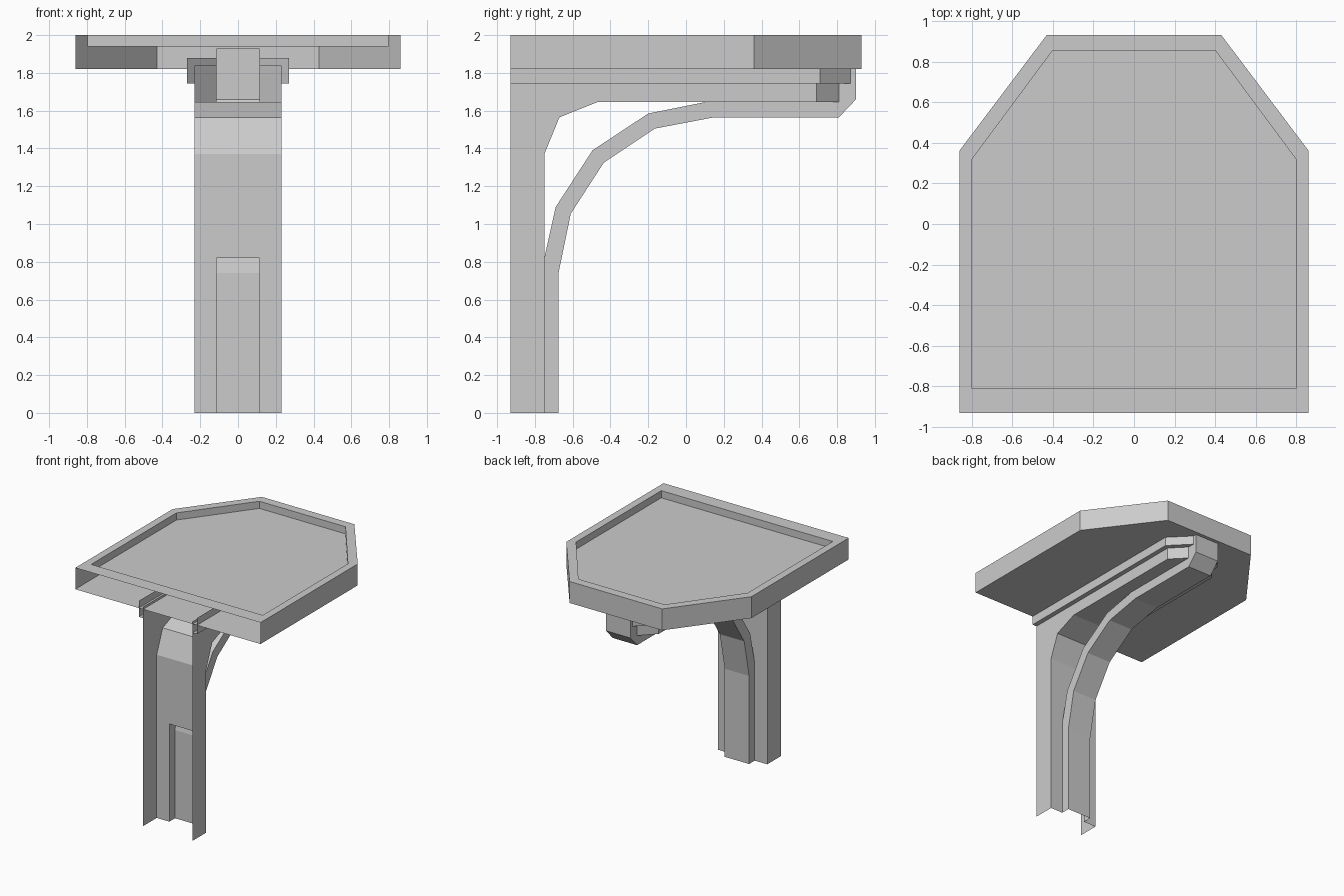
import bpy, bmesh

if "Cube" in bpy.data.objects:
    bpy.data.objects.remove(bpy.data.objects["Cube"])


def half_object(name, faces):
    """Open shell from face corner lists (x >= 0), mirrored across x = 0."""
    bm = bmesh.new()
    for f in faces:
        bm.faces.new([bm.verts.new(p) for p in f])
    bmesh.ops.remove_doubles(bm, verts=bm.verts, dist=1e-4)
    bmesh.ops.recalc_face_normals(bm, faces=bm.faces)
    me = bpy.data.meshes.new(name)
    bm.to_mesh(me)
    bm.free()
    ob = bpy.data.objects.new(name, me)
    bpy.context.collection.objects.link(ob)
    mod = ob.modifiers.new("mirror", 'MIRROR')
    mod.use_axis = (True, False, False)
    return ob


def bridge(a, b):
    """Quads between two paths with equal point counts."""
    return [[a[i], a[i + 1], b[i + 1], b[i]] for i in range(len(a) - 1)]


def at_z(path, z):
    return [(x, y, z) for x, y in path]


def at_x(path, x):
    return [(x, y, z) for y, z in path]


BACK = -0.93   # open wall side
W, S = 0.23, 0.113   # half widths of bracket and strut

# Platform: outer walls, rim, recess and underside, open at the wall side
outer = [(0, BACK), (0.86, BACK), (0.86, 0.36), (0.43, 0.93), (0, 0.93)]
inner = [(0, -0.81), (0.797, -0.81), (0.797, 0.32), (0.40, 0.855), (0, 0.855)]
faces = bridge(at_z(outer[1:], 1.82), at_z(outer[1:], 2.0))
faces += bridge(at_z(outer, 2.0), at_z(inner, 2.0))
faces += bridge(at_z(inner, 2.0), at_z(inner, 1.94))
faces += [at_z(inner, 1.94), at_z(outer, 1.82)]
half_object("platform", faces)

# Bracket: leg and beam channel, slotted where the strut joins
skin = [(-0.75, 0), (-0.75, 0.82), (-0.75, 1.37), (-0.67, 1.565),
        (-0.47, 1.645), (0.1, 1.645)]
top = 1.84
faces = [at_x([(BACK, 0)] + skin + [(0.69, 1.645), (0.69, top), (BACK, top)], W)]
faces += bridge(at_x(skin + [(0.69, 1.645)], W), at_x(skin + [(0.81, 1.645)], S))
faces += bridge(at_x(skin[1:], S), at_x(skin[1:], 0))
end = [(W, 0.69), (S, 0.81)]
faces += bridge(at_z(end, 1.645), at_z(end, top))
half_object("bracket", faces)

# Flange under the platform
flange = [(0.27, BACK), (0.27, 0.71), (S, 0.87)]
ledge = [(W, BACK)] + end
faces = bridge(at_z(flange, 1.745), at_z(flange, 1.88))
faces += bridge(at_z(flange, 1.745), at_z(ledge, 1.745))
half_object("flange", faces)

# Curved strut from leg to beam end
low = [(-0.675, 0), (-0.675, 0.74), (-0.61, 1.055), (-0.435, 1.325),
       (-0.165, 1.505), (0.15, 1.565), (0.81, 1.565), (0.9, 1.66), (0.9, 1.93)]
high = [(-0.75, 0), (-0.75, 0.82), (-0.69, 1.09), (-0.495, 1.39),
        (-0.2, 1.585), (0.1, 1.645), (0.81, 1.645), (0.81, 1.645), (0.81, 1.93)]
faces = bridge(at_x(low, S), at_x(low, 0))
faces += bridge(at_x(high[1:6], S), at_x(high[1:6], 0))
sides = bridge(at_x(low, S), at_x(high, S))
sides[6] = sides[6][:3]   # corner triangle at the chamfer
half_object("strut", faces + sides)
